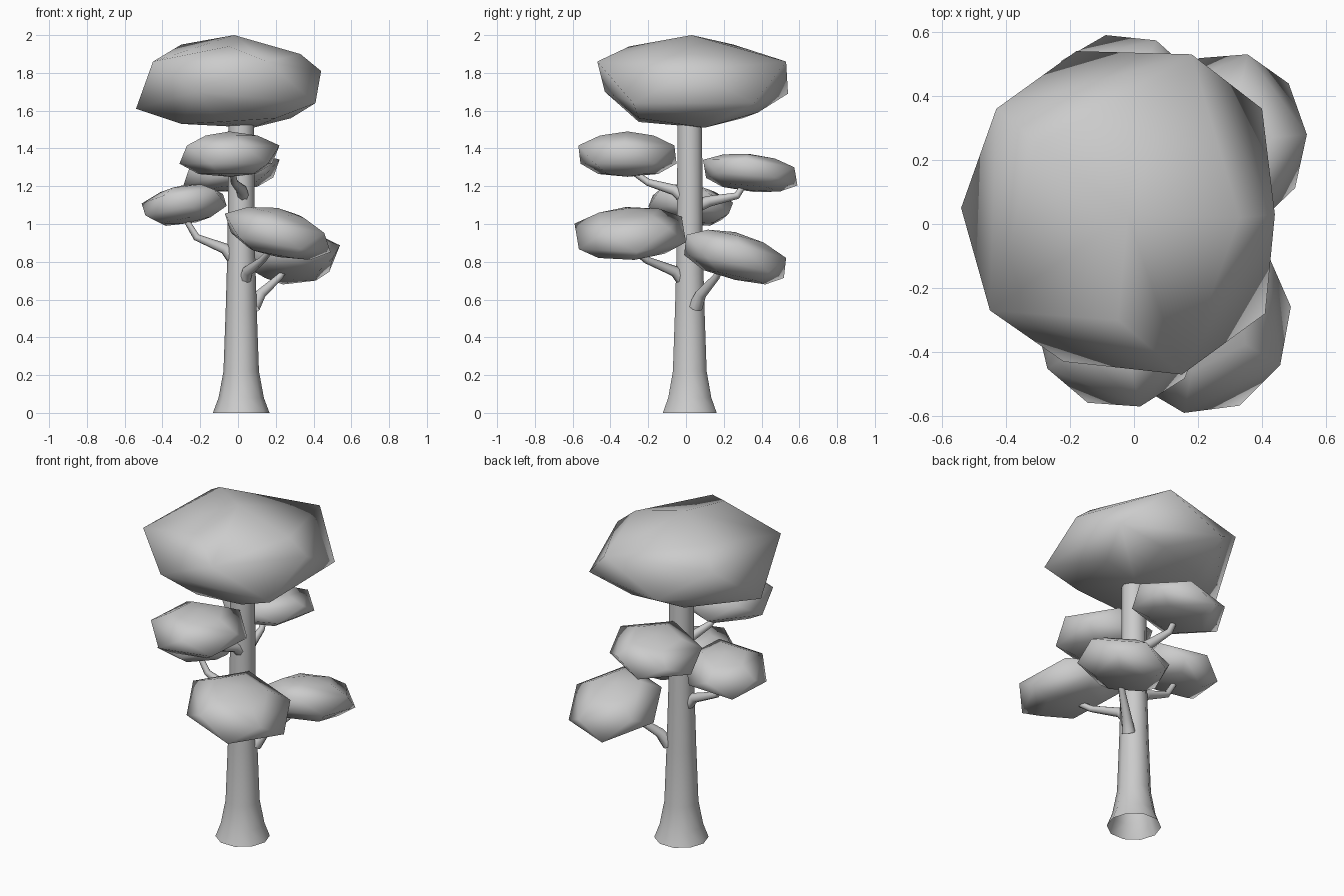
import bpy, bmesh, math

cube = bpy.data.objects.get("Cube")
if cube:
    bpy.data.objects.remove(cube, do_unlink=True)

grey = bpy.data.materials.new("plain_grey")
grey.use_nodes = True
grey.diffuse_color = (0.6, 0.6, 0.6, 1)
bsdf = next(n for n in grey.node_tree.nodes if n.type == 'BSDF_PRINCIPLED')
bsdf.inputs["Base Color"].default_value = grey.diffuse_color


def finish(obj, angle):
    """Smooth shading with sharp edges kept, plus the shared colour."""
    bpy.ops.object.select_all(action='DESELECT')
    obj.select_set(True)
    bpy.context.view_layer.objects.active = obj
    if obj.type == 'CURVE':
        bpy.ops.object.convert(target='MESH')
        obj = bpy.context.object
    obj.data.materials.clear()
    obj.data.materials.append(grey)
    bpy.ops.object.shade_smooth_by_angle(angle=math.radians(angle))


def tube(name, path, radii, roundness):
    """Tapered tube along a path."""
    curve = bpy.data.curves.new(name, 'CURVE')
    curve.dimensions = '3D'
    curve.bevel_depth = 1
    curve.bevel_resolution = roundness
    spline = curve.splines.new('POLY')
    spline.points.add(len(path) - 1)
    for point, co, radius in zip(spline.points, path, radii):
        point.co = (*co, 1)
        point.radius = radius
    obj = bpy.data.objects.new(name, curve)
    bpy.context.collection.objects.link(obj)
    finish(obj, 60)


def hull(name, points):
    """Smooth-shaded convex solid around a few points."""
    bm = bmesh.new()
    for co in points:
        bm.verts.new(co)
    bmesh.ops.convex_hull(bm, input=bm.verts)
    loose = [v for v in bm.verts if not v.link_faces]
    bmesh.ops.delete(bm, geom=loose, context='VERTS')
    bmesh.ops.recalc_face_normals(bm, faces=bm.faces)
    mesh = bpy.data.meshes.new(name)
    bm.to_mesh(mesh)
    bm.free()
    obj = bpy.data.objects.new(name, mesh)
    bpy.context.collection.objects.link(obj)
    finish(obj, 100)


def leaf_clump(name, low, high, tilt, turn):
    """Flattened ball with a zigzag rim, tilted, filling the given bounds."""
    points = [(0, 0, 1), (0, 0, -1)]
    for i in range(5):
        upper = math.radians(turn + i * 72)
        lower = upper + math.radians(36)
        for angle, radius, z in ((upper, 1, .38), (upper, .56, .82),
                                 (lower, 1, -.42), (lower, .62, -.88)):
            x, y = radius * math.cos(angle), radius * math.sin(angle)
            points.append((x, y, z + tilt[0] * x + tilt[1] * y))
    axes = []
    for values, a, b in zip(zip(*points), low, high):
        least, most = min(values), max(values)
        axes.append([a + (v - least) / (most - least) * (b - a) for v in values])
    hull(name, zip(*axes))


# Trunk with flared, open foot
heights = (0, .08, .22, .55, .9, 1.6)
tube("trunk", [(.017, .02, z) for z in heights],
     (.15, .12, .094, .082, .072, .068), 3)

# Large top crown: high rim, low rim, upper points, underside points
hull("top_crown", [
    (-.43, .36, 1.86), (.18, .53, 1.86), (.44, .03, 1.81), (.15, -.47, 1.86),
    (-.45, -.27, 1.86),
    (-.54, .05, 1.61), (-.18, .54, 1.69), (.4, .36, 1.64), (.41, -.28, 1.64),
    (-.22, -.43, 1.7),
    (-.3, .25, 1.95), (.33, .02, 1.9), (-.05, -.3, 1.94), (-.02, .03, 2),
    (.28, .1, 1.56), (.08, .1, 1.51), (-.3, -.1, 1.53), (.1, .38, 1.59),
    (-.1, -.25, 1.54), (-.2, .3, 1.56), (.2, -.25, 1.56)])

# Side clumps
leaf_clump("upper_front_clump", (-.31, -.57, 1.25), (.22, -.05, 1.49), (0, 0), -76)
leaf_clump("upper_back_clump", (-.29, .09, 1.17), (.22, .59, 1.37), (.3, -.25), 66)
leaf_clump("right_clump", (-.51, -.2, .99), (-.06, .25, 1.21), (.3, -.25), 170)
leaf_clump("lower_front_clump", (-.07, -.59, .81), (.49, 0, 1.09), (-.4, .1), -101)
leaf_clump("lower_back_clump", (.05, -.01, .68), (.54, .53, .97), (.1, -.5), 4)

# Branches, each bending out of the trunk and up into its clump
branches = {
    "upper_front": [(.03, .01, 1.12), (.02, -.06, 1.18), (-.02, -.2, 1.22), (-.03, -.3, 1.29)],
    "upper_back": [(.01, .04, 1.09), (0, .12, 1.12), (-.03, .27, 1.15), (-.04, .32, 1.23)],
    "right": [(-.01, .02, .8), (-.07, .02, .87), (-.22, .02, .93), (-.28, .02, 1.03)],
    "lower_front": [(.03, 0, .68), (.05, -.06, .75), (.13, -.21, .81), (.18, -.29, .87)],
    "lower_back": [(.08, .05, .56), (.12, .08, .63), (.22, .16, .72), (.27, .2, .8)],
}
for name, path in branches.items():
    tube(name + "_branch", path, (.038, .029, .019, .015), 2)
